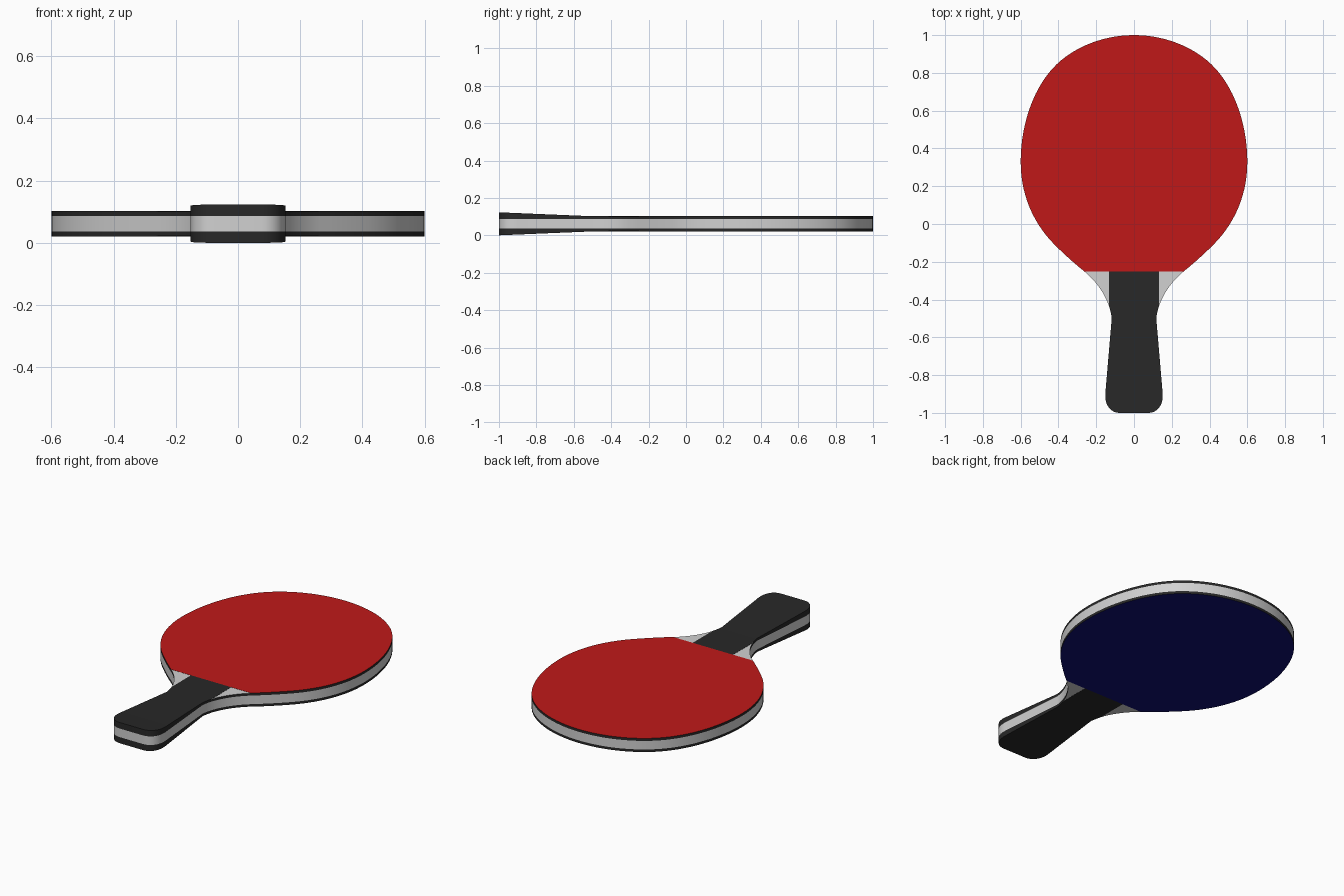
import bpy, bmesh
from mathutils import Vector
from mathutils.geometry import interpolate_bezier

if "Cube" in bpy.data.objects:
    bpy.data.objects.remove(bpy.data.objects["Cube"])

MID, WOOD, RUBBER, GRIP_END = 0.0615, 0.0255, 0.0405, 0.0615


def material(name, color):
    m = bpy.data.materials.new(name)
    m.diffuse_color = (*color, 1)
    m.use_nodes = True
    m.node_tree.nodes["Principled BSDF"].inputs["Base Color"].default_value = m.diffuse_color
    return m


wood_mat = material("pale_wood", (0.64, 0.64, 0.64))
black_mat = material("black", (0.021, 0.021, 0.021))
red_mat = material("red_rubber", (0.53, 0.0095, 0.0095))
blue_mat = material("blue_rubber", (0.005, 0.005, 0.17))


def curve(p0, h0, h1, p1, n=14):
    pts = interpolate_bezier(*[Vector((*p, 0)) for p in (p0, h0, h1, p1)], n + 1)
    return [(p.x, p.y) for p in pts]


# Half outlines (x, y), running from the handle end to the tip
butt = curve((0.075, -1), (0.12, -1), (0.155, -0.965), (0.152, -0.9), 10)
neck = curve((0.118, -0.5), (0.128, -0.41), (0.18, -0.32), (0.262, -0.252))
head = (curve((0.262, -0.252), (0.32, -0.205), (0.37, -0.16), (0.42, -0.11), 6)
        + curve((0.42, -0.11), (0.53, 0.0), (0.6, 0.15), (0.6, 0.33))[1:]
        + curve((0.6, 0.33), (0.6, 0.52), (0.535, 0.725), (0.41, 0.845))[1:]
        + curve((0.41, 0.845), (0.31, 0.94), (0.16, 1.0), (0, 1))[1:])


def slab(name, half, low, high, mats, cap=0):
    """Symmetric slab: a row of four corners per outline point, bridged along y.
    cap = 1 or -1 gives the upper or lower face the second material."""
    bm = bmesh.new()
    rows = [[bm.verts.new((s * x, y, z(y))) for s, z in
             ((-1, low), (1, low), (1, high), (-1, high))] for x, y in half]
    for a, b in zip(rows, rows[1:]):
        for i in range(4):
            j = (i + 1) % 4
            f = bm.faces.new((a[i], a[j], b[j], b[i]))
            if (cap, i) in ((1, 2), (-1, 0)):
                f.material_index = 1
    bm.faces.new(rows[0])
    bm.faces.new(rows[-1])
    bmesh.ops.remove_doubles(bm, verts=bm.verts, dist=1e-5)
    bmesh.ops.recalc_face_normals(bm, faces=bm.faces)
    me = bpy.data.meshes.new(name)
    bm.to_mesh(me)
    bm.free()
    for m in mats:
        me.materials.append(m)
    ob = bpy.data.objects.new(name, me)
    bpy.context.collection.objects.link(ob)
    bpy.ops.object.select_all(action='DESELECT')
    ob.select_set(True)
    bpy.context.view_layer.objects.active = ob
    bpy.ops.object.shade_smooth_by_angle(angle=0.5)
    return ob


def level(h):
    return lambda y: MID + h


def flare(sign):
    # grip thickens from the neck toward the butt
    return lambda y: MID + sign * (RUBBER + (GRIP_END - RUBBER) * max(0, (-0.5 - y) / 0.5))


# Wooden blade running the full length
slab("blade", butt + neck + head[1:], level(-WOOD), level(WOOD), [wood_mat])

grip = butt + [(min(x, 0.132), y) for x, y in neck]
shoulder = [p for p in neck if p[0] > 0.13]
for side, sign, rubber_mat in (("top", 1, red_mat), ("bottom", -1, blue_mat)):
    def layer(part, half, outer, mats, cap=0):
        low, high = (level(WOOD), outer) if sign > 0 else (outer, level(-WOOD))
        slab(f"{side}_{part}", half, low, high, mats, cap)

    # Rubber sheet: black edge, coloured playing face
    layer("rubber", head, level(sign * RUBBER), [black_mat, rubber_mat], sign)
    # Pale shoulders beside the grip, almost flush with the rubber
    layer("shoulder", shoulder, level(sign * (RUBBER - 0.0008)), [black_mat, wood_mat], sign)
    # Flared grip scale
    layer("grip", grip, flare(sign), [black_mat])
